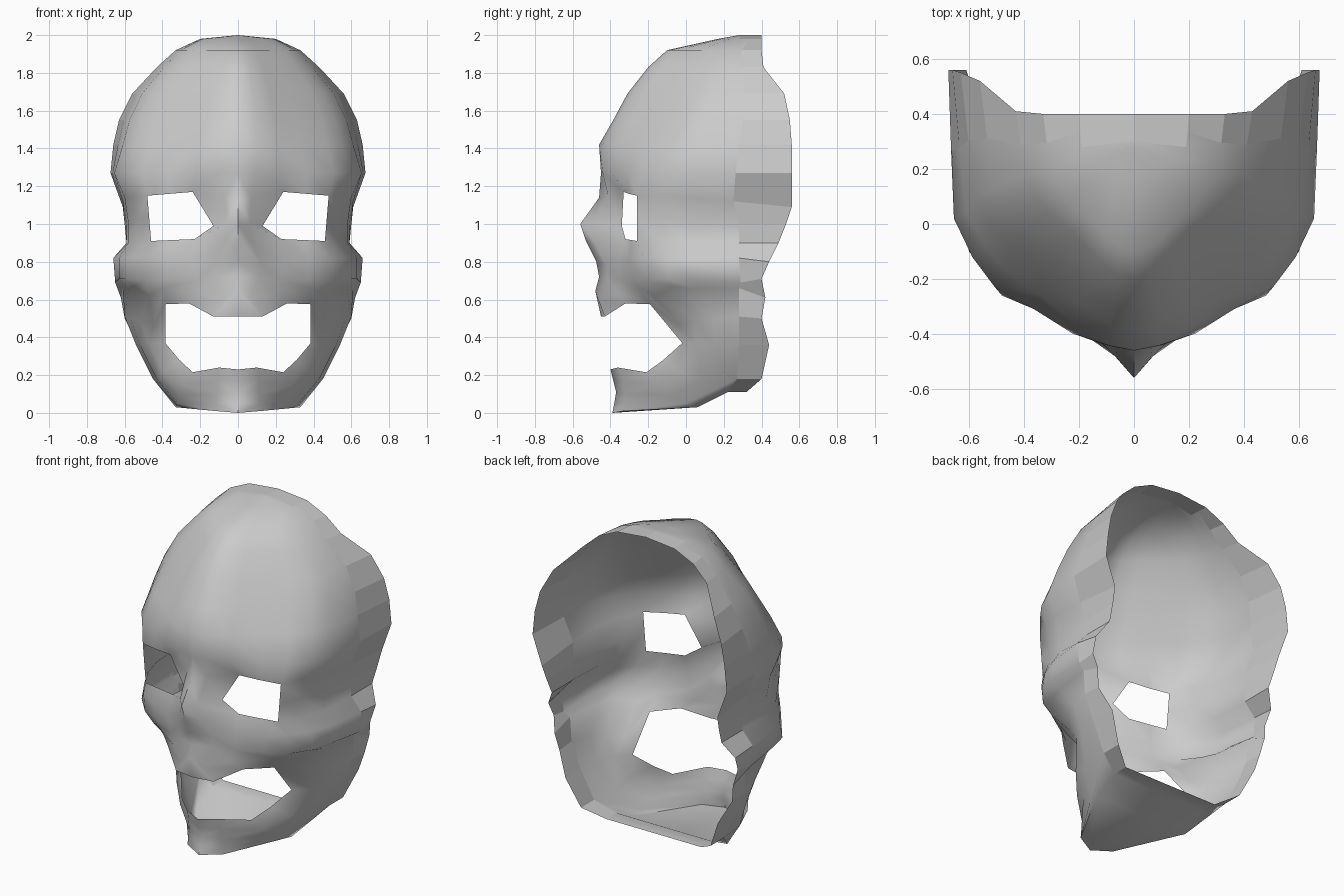
import bpy, bmesh

bm = bmesh.new()


def verts(points):
    return [bm.verts.new(p) for p in points]


def skin(upper, lower, skip=()):
    """Bridge two rows of vertices with quads, leaving out skipped columns."""
    for i in range(len(upper) - 1):
        if i not in skip:
            bm.faces.new((upper[i], lower[i], lower[i + 1], upper[i + 1]))


# Cranium: stacked cross-sections
# (height, front y, half width, side y, rim y, flattening of the temple)
SECTION = [(0, 0), (.15, .02), (.33, .11), (.54, .30), (.75, .47), (.87, .7), (.97, 1)]
LEVELS = [(2.0, .28, 0, .30, .4, 0), (1.98, .17, .2, .28, .4, .2), (1.92, -.1, .33, .21, .4, .4),
          (1.83, -.2, .43, .19, .41, .5), (1.69, -.31, .56, .14, .52, .55),
          (1.55, -.385, .63, .1, .55, .5), (1.42, -.46, .66, .05, .56, .4),
          (1.27, -.45, .675, .02, .56, 0)]
rows = []
for z, front, w, side, rim, k in LEVELS:
    s = 1 - .12 * k
    pts = [(w * s * fx, front + (side - front) * (fy + (fx - fy) * k * min(1, fx * 2.2)), z)
           for fx, fy in SECTION]
    pts += [(w * (1 + .97 * s) / 2, side * .55 + rim * .45, z), (w, rim, z)]
    rows.append(verts(pts))
for a, b in zip(rows, rows[1:]):
    skin(a, b)

# Face: brow, eye corner, lower lid, cheek arch top and bottom (half, centre to rim)
FACE = [
    [(0, -.46, 1.14), (.07, -.41, 1.14), (.24, -.33, 1.17), (.36, -.30, 1.16), (.48, -.26, 1.15),
     (.54, -.13, 1.15), (.60, .02, 1.14), (.61, .25, 1.12), (.61, .56, 1.09)],
    [(0, -.56, 1.0), (.06, -.49, 1.0), (.13, -.34, .99), (.3, -.33, 1.0), (.47, -.26, 1.03),
     (.53, -.12, 1.02), (.58, .03, 1.0), (.59, .28, 1.0), (.60, .53, 1.0)],
    [(0, -.53, .91), (.07, -.48, .90), (.23, -.32, .92), (.35, -.29, .915), (.46, -.26, .91),
     (.54, -.12, .90), (.58, .03, .90), (.59, .28, .90), (.59, .49, .90)],
    [(0, -.475, .80), (.13, -.42, .78), (.24, -.36, .80), (.38, -.30, .81), (.50, -.225, .82),
     (.58, -.10, .82), (.63, .03, .82), (.66, .28, .82), (.65, .44, .80)],
    [(0, -.46, .72), (.11, -.42, .72), (.22, -.35, .70), (.38, -.285, .71), (.50, -.21, .70),
     (.60, -.10, .71), (.63, .03, .71), (.65, .29, .69), (.64, .40, .71)],
]
EYE = (2, 3)
face = [verts(r) for r in FACE]
skin(rows[-1], face[0])
skin(face[0], face[1], EYE)
skin(face[1], face[2], EYE)
skin(face[2], face[3])
skin(face[3], face[4])

# Upper jaw below the nose
upper = [verts(r) for r in (
    [(0, -.48, .645), (.07, -.465, .60), (.2, -.36, .63), (.39, -.25, .66)],
    [(0, -.45, .51), (.13, -.43, .51), (.26, -.32, .58), (.385, -.19, .575)])]
skin(face[4][:4], upper[0])
skin(upper[0], upper[1])

# Lower jaw: rows sweep down the side and round to the chin (mouth edge to rim)
JAW = [
    [(.47, -.17, .62), (.55, -.06, .67), (.58, .04, .66), (.61, .28, .66), (.62, .42, .61)],
    [(.45, -.03, .46), (.52, .05, .49), (.57, .15, .50), (.60, .28, .51), (.60, .40, .50)],
    [(.385, -.02, .37), (.47, .05, .37), (.52, .15, .36), (.54, .28, .36), (.53, .44, .36)],
    [(.31, -.12, .28), (.40, -.04, .22), (.43, .08, .18), (.45, .27, .18), (.45, .40, .18)],
    [(.24, -.21, .215), (.29, -.16, .15), (.31, -.08, .09), (.32, 0, .05), (.33, .06, .03)],
    [(.10, -.36, .24), (.11, -.335, .17), (.11, -.325, .10), (.12, -.325, .05), (.12, -.33, .01)],
    [(0, -.40, .23), (0, -.385, .17), (0, -.37, .11), (0, -.38, .05), (0, -.39, 0)],
]
jaw = [verts(r) for r in JAW]
skin(face[4][4:], jaw[0])
for i in range(6):
    skin(jaw[i], jaw[i + 1], (3,) if i == 3 else ())

# Cheek web joining the upper jaw to the front edge of the lower jaw
f3, f4, g3, h3 = face[4][3], face[4][4], upper[0][3], upper[1][3]
j1, j2, j3 = (jaw[i][0] for i in range(3))
for f in ((f3, f4, j1, g3), (g3, j1, j2, h3), (h3, j2, j3)):
    bm.faces.new(f)

# Floor under the chin, stepping up at the back to the jaw corner
m1, m2, m3 = verts([(0, .06, .03), (0, .22, .11), (0, .32, .11)])
e2, e3 = verts([(.33, .22, .11), (.33, .32, .11)])
e1, corner_in, corner_out = jaw[4][4], jaw[3][3], jaw[3][4]
for f in ((jaw[6][4], jaw[5][4], e1, m1), (m1, e1, e2, m2), (m2, e2, e3, m3),
          (e2, corner_in, corner_out, e3), (e1, jaw[4][3], corner_in, e2)):
    bm.faces.new(f)

# Mirror to the other side and weld the centre line
half = bm.verts[:] + bm.edges[:] + bm.faces[:]
for v in bmesh.ops.duplicate(bm, geom=half)["geom"]:
    if isinstance(v, bmesh.types.BMVert):
        v.co.x *= -1
bmesh.ops.remove_doubles(bm, verts=bm.verts, dist=.0005)
bmesh.ops.recalc_face_normals(bm, faces=bm.faces)

mesh = bpy.data.meshes.new("skull_mask")
bm.to_mesh(mesh)
bm.free()
mask = bpy.data.objects.new("skull_mask", mesh)
bpy.context.collection.objects.link(mask)
bpy.context.view_layer.objects.active = mask
mask.select_set(True)
bpy.ops.object.shade_smooth_by_angle(angle=.85)

# The broad rim band at the back is flat-faceted
for p in mesh.polygons:
    if p.center.y > .29:
        p.use_smooth = False
